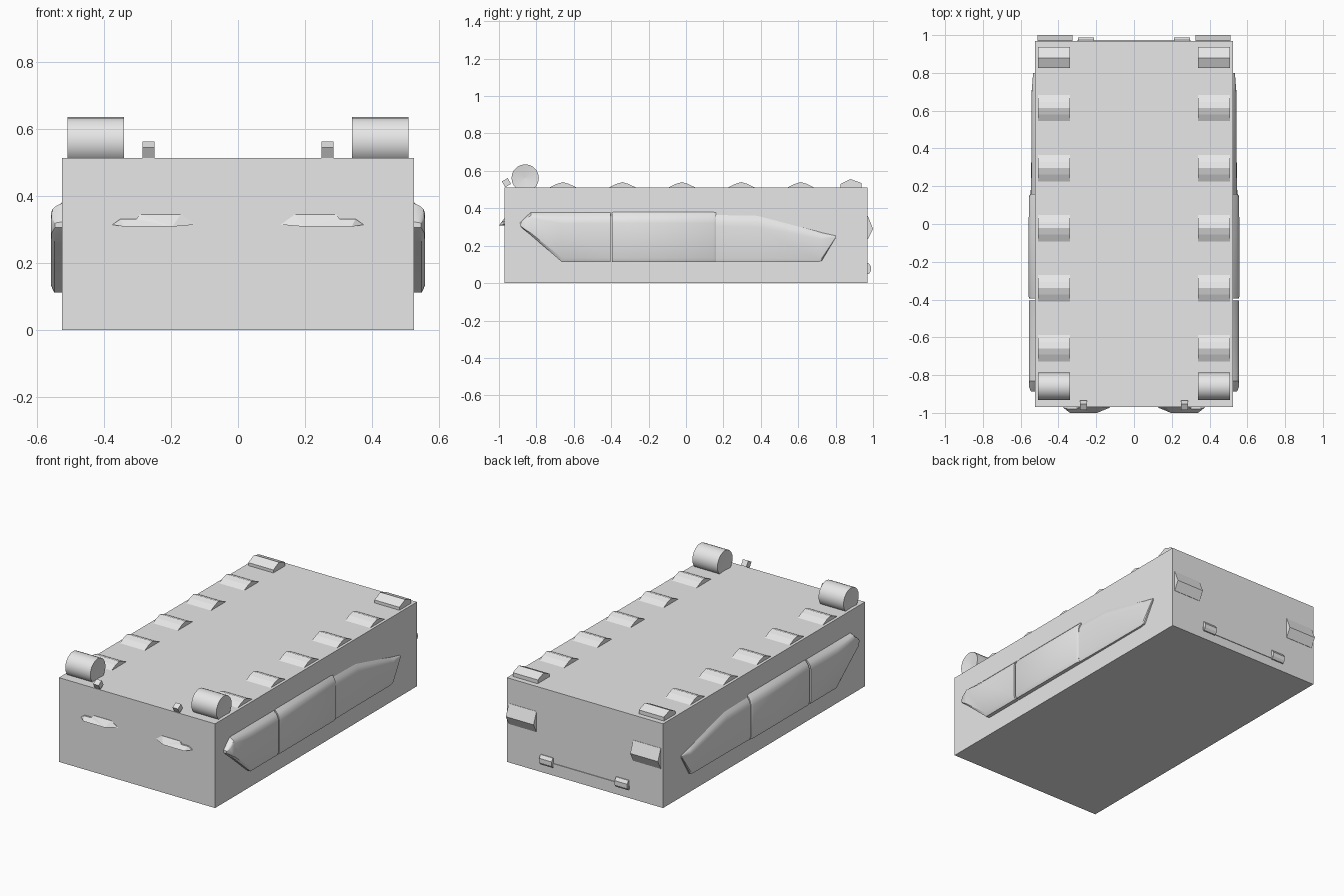
import bpy, bmesh, math
from mathutils import Matrix

cube = bpy.data.objects.get("Cube")
if cube:
    bpy.data.objects.remove(cube, do_unlink=True)

grey = bpy.data.materials.new("light_grey")
grey.use_nodes = True
grey.diffuse_color = (0.8, 0.8, 0.8, 1)
grey.node_tree.nodes["Principled BSDF"].inputs["Base Color"].default_value = (0.8, 0.8, 0.8, 1)


def finish(name, bm, mirror=True, smooth=None):
    """Turn a bmesh into a named object, optionally mirrored across x."""
    bmesh.ops.recalc_face_normals(bm, faces=bm.faces)
    mesh = bpy.data.meshes.new(name)
    bm.to_mesh(mesh)
    bm.free()
    mesh.materials.append(grey)
    obj = bpy.data.objects.new(name, mesh)
    bpy.context.collection.objects.link(obj)
    if mirror:
        obj.modifiers.new("Mirror", "MIRROR").use_mirror_merge = False
    if smooth:
        bpy.ops.object.select_all(action="DESELECT")
        obj.select_set(True)
        bpy.context.view_layer.objects.active = obj
        bpy.ops.object.shade_smooth_by_angle(angle=math.radians(smooth))
    return obj


def loft(name, rings, **options):
    """Skin a list of equal-length point rings and cap both ends."""
    bm = bmesh.new()
    loops = [[bm.verts.new(p) for p in ring] for ring in rings]
    for a, b in zip(loops, loops[1:]):
        for i in range(len(a)):
            j = (i + 1) % len(a)
            bm.faces.new((a[i], a[j], b[j], b[i]))
    caps = [bm.faces.new(loops[0]), bm.faces.new(loops[-1])]
    bmesh.ops.triangulate(bm, faces=caps)
    return finish(name, bm, **options)


def prism(name, profile, x0, x1, **options):
    """Extrude a (y, z) profile along x."""
    return loft(name, [[(x, y, z) for y, z in profile] for x in (x0, x1)], **options)


def box(name, lo, hi, **options):
    prism(name, [(lo[1], lo[2]), (hi[1], lo[2]), (hi[1], hi[2]), (lo[1], hi[2])],
          lo[0], hi[0], **options)


# Main body
top = 0.512
box("body", (-0.525, -0.97, 0), (0.525, 0.97, top), mirror=False)

# Front drums with dished ends
def circle(x, r, n=20):
    return [(x, -0.86 + r * math.cos(math.tau * i / n), 0.562 + r * math.sin(math.tau * i / n))
            for i in range(n)]

loft("front_drum", [circle(0.35, 0.004), circle(0.34, 0.073),
                    circle(0.508, 0.073), circle(0.498, 0.004)], smooth=35)

# Low ridged pads along the roof edges
for n in range(5):
    y = -0.658 + 0.318 * n
    prism(f"roof_pad_{n + 1}",
          [(y - 0.07, 0.50), (y - 0.07, top), (y - 0.033, 0.53), (y, 0.54),
           (y + 0.033, 0.53), (y + 0.07, top), (y + 0.07, 0.50)], 0.34, 0.508)
prism("rear_roof_pad", [(0.825, 0.50), (0.825, 0.53), (0.88, 0.556),
                        (0.938, 0.535), (0.938, 0.50)], 0.34, 0.508)

# Small tilted blocks on the front roof edge
bm = bmesh.new()
bmesh.ops.create_cube(bm, size=0.036, matrix=Matrix.Translation((0.267, -0.96, 0.537))
                      @ Matrix.Rotation(math.radians(30), 4, "X"))
finish("front_roof_block", bm)

# Front lamps: stepped wedges, deepest along the lower edge
lamp = [(0.127, -0.972, 0.314), (0.17, -0.972, 0.345), (0.293, -0.972, 0.345),
        (0.303, -0.98, 0.331), (0.35, -0.98, 0.331), (0.375, -0.972, 0.314),
        (0.339, -1.0, 0.308), (0.196, -1.0, 0.308)]
loft("front_lamp", [[(x, -0.96, z) for x, y, z in lamp], lamp])

# Rear lamps, tapered slightly at the inner end
rear = [(0.96, 0.36), (0.972, 0.36), (1.0, 0.29), (0.972, 0.235), (0.96, 0.235)]
prism("rear_lamp", rear, 0.325, 0.511)

# Rear sill strip with an end block on each side
box("rear_strip", (-0.3, 0.96, 0.055), (0.3, 0.974, 0.075), mirror=False)
prism("rear_strip_block", [(0.96, 0.05), (0.978, 0.05), (0.988, 0.065), (0.988, 0.09),
                           (0.975, 0.108), (0.96, 0.108)], 0.212, 0.296)

# Side panels, lofted through stations of (y, bottom, top, depth)
def section(y, low, high, d):
    k = min(1, (high - low) / 0.25)
    shape = [(-0.01, high), (0, high), (0.55 * d, high - 0.018 * k), (0.88 * d, high - 0.036 * k),
             (d, high - 0.06 * k), (d, low + 0.022 * k), (0.7 * d, low), (-0.01, low)]
    return [(0.525 + x, y, z) for x, z in shape]

panels = {
    "side_panel_front": [(-0.887, 0.305, 0.322, 0.020), (-0.865, 0.285, 0.345, 0.030),
                         (-0.83, 0.257, 0.378, 0.032), (-0.663, 0.112, 0.378, 0.032),
                         (-0.405, 0.112, 0.378, 0.032)],
    "side_panel_middle": [(-0.395, 0.112, 0.378, 0.030), (-0.385, 0.112, 0.38, 0.033),
                          (0.145, 0.112, 0.38, 0.032), (0.16, 0.112, 0.376, 0.024)],
    "side_panel_rear": [(0.16, 0.112, 0.364, 0.022), (0.38, 0.112, 0.36, 0.018),
                        (0.70, 0.112, 0.277, 0.017), (0.725, 0.118, 0.27, 0.015),
                        (0.80, 0.243, 0.253, 0.009)],
}
for name, stations in panels.items():
    loft(name, [section(*s) for s in stations], smooth=30)
